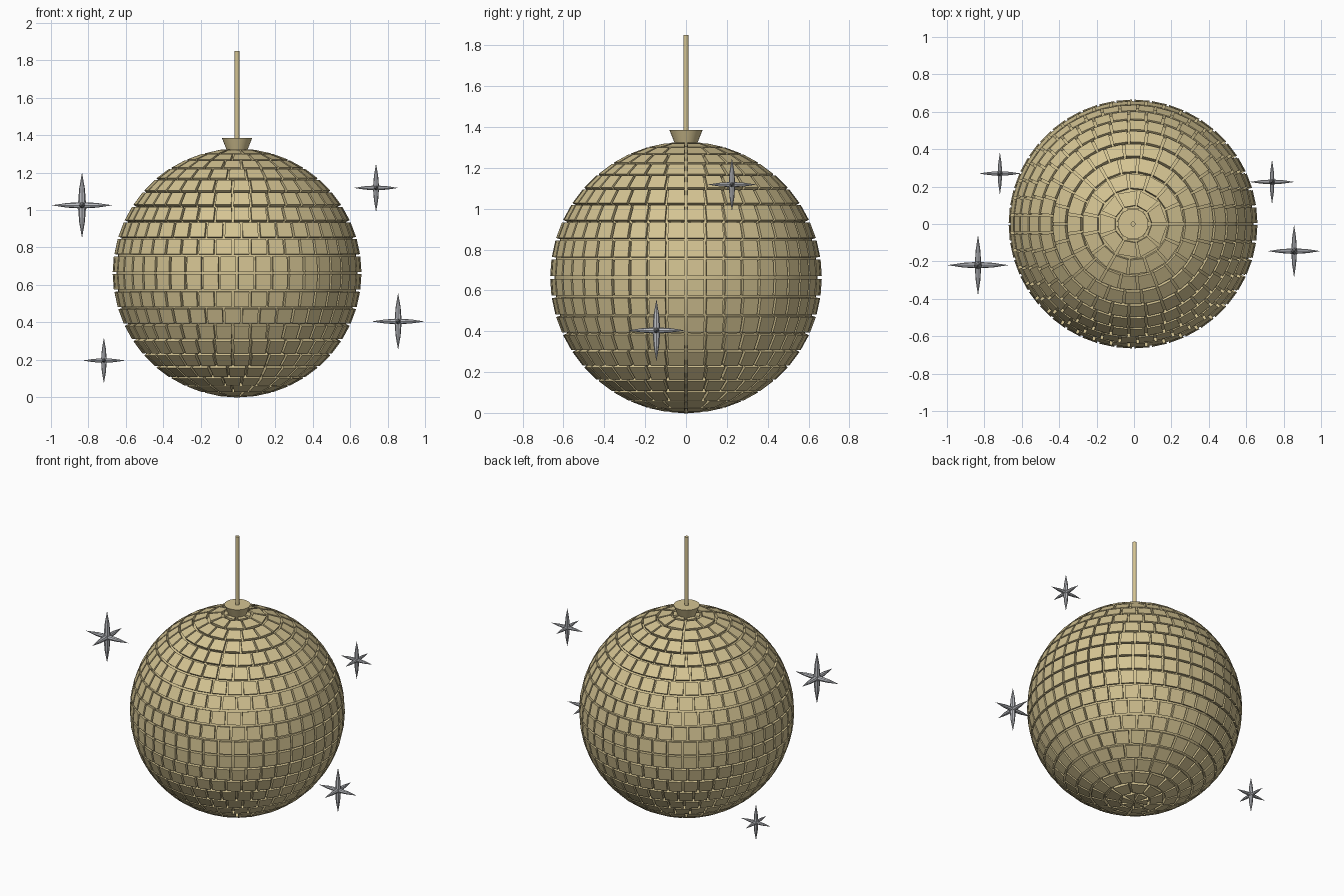
import bpy, bmesh, math
from mathutils import Vector

if "Cube" in bpy.data.objects:
    bpy.data.objects.remove(bpy.data.objects["Cube"], do_unlink=True)

CENTRE = Vector((-0.005, 0, 0.663))
OUTER, INNER = 0.665, 0.644
ROWS, EQUATOR_TILES, GAP = 22, 44, 0.013


def material(name, colour):
    mat = bpy.data.materials.new(name)
    mat.use_nodes = True
    mat.diffuse_color = colour
    mat.node_tree.nodes["Principled BSDF"].inputs["Base Color"].default_value = colour
    return mat


gold = material("pale gold", (0.66, 0.55, 0.29, 1))
silver = material("silver grey", (0.5, 0.51, 0.54, 1))


def add_object(name, bm, mat):
    bmesh.ops.recalc_face_normals(bm, faces=bm.faces)
    mesh = bpy.data.meshes.new(name)
    bm.to_mesh(mesh)
    bm.free()
    mesh.materials.append(mat)
    obj = bpy.data.objects.new(name, mesh)
    bpy.context.collection.objects.link(obj)
    return obj


def on_ball(radius, polar, turn):
    return radius * Vector((math.sin(polar) * math.cos(turn),
                            math.sin(polar) * math.sin(turn), math.cos(polar)))


# Mirror tiles: rings of flat blocks, fewer per ring towards the poles
bm = bmesh.new()
step = math.pi / ROWS
half_gap = GAP / OUTER / 2
for row in range(ROWS):
    middle = (row + 0.5) * step
    count = max(6, round(EQUATOR_TILES * math.sin(middle)))
    top, bottom = row * step + half_gap, (row + 1) * step - half_gap
    width = 2 * math.pi / count
    side_gap = min(half_gap / math.sin(middle), width * 0.2)
    for col in range(count):
        a, b = col * width + side_gap, (col + 1) * width - side_gap
        corners = [(top, a), (bottom, a), (bottom, b), (top, b)]
        outer = [bm.verts.new(on_ball(OUTER, *c)) for c in corners]
        inner = [bm.verts.new(on_ball(INNER - 0.004, *c)) for c in corners]
        bm.faces.new(outer)
        bm.faces.new(inner[::-1])
        for i in range(4):
            j = (i + 1) % 4
            bm.faces.new((outer[i], inner[i], inner[j], outer[j]))
add_object("mirror_tiles", bm, gold).location = CENTRE

# Core sphere seen between the tiles
bm = bmesh.new()
bmesh.ops.create_uvsphere(bm, u_segments=64, v_segments=32, radius=INNER)
for face in bm.faces:
    face.smooth = True
add_object("ball_core", bm, gold).location = CENTRE


# Hanging cap and rod
def add_cone(name, low, high, r_low, r_high, sides):
    bm = bmesh.new()
    bmesh.ops.create_cone(bm, cap_ends=True, segments=sides, radius1=r_low,
                          radius2=r_high, depth=high - low)
    for face in bm.faces:
        face.smooth = len(face.verts) == 4
    for edge in bm.edges:
        edge.smooth = all(f.smooth for f in edge.link_faces)
    obj = add_object(name, bm, gold)
    obj.location = (CENTRE.x, CENTRE.y, (low + high) / 2)


add_cone("hanging_cap", 1.30, 1.385, 0.047, 0.081, 32)
add_cone("hanging_rod", 1.38, 1.85, 0.013, 0.013, 16)


# Sparkles: three crossed faceted spindles
def add_spindle(bm, axis, length, radius, sides=8):
    side = Vector((axis.y, axis.z, axis.x))
    other = axis.cross(side)
    tips = [bm.verts.new(axis * length * s) for s in (-1, 1)]
    rings = []
    for along, wide in ((-0.5, 0.7), (0, 1), (0.5, 0.7)):
        ring = []
        for i in range(sides):
            t = 2 * math.pi * i / sides
            ring.append(bm.verts.new(axis * length * along + radius * wide *
                                     (side * math.cos(t) + other * math.sin(t))))
        rings.append(ring)
    for i in range(sides):
        j = (i + 1) % sides
        bm.faces.new((tips[0], rings[0][j], rings[0][i]))
        bm.faces.new((tips[1], rings[2][i], rings[2][j]))
        for low, high in zip(rings, rings[1:]):
            bm.faces.new((low[i], low[j], high[j], high[i]))


sparkles = {
    "upper_right": ((-0.834, -0.22, 1.025), 0.176),
    "upper_left": ((0.738, 0.225, 1.118), 0.130),
    "lower_left": ((0.856, -0.145, 0.404), 0.153),
    "lower_right": ((-0.717, 0.27, 0.195), 0.123),
}
for place, (position, size) in sparkles.items():
    bm = bmesh.new()
    add_spindle(bm, Vector((0, 0, 1)), size, size * 0.125)
    add_spindle(bm, Vector((1, 0, 0)), size * 0.925, size * 0.1)
    add_spindle(bm, Vector((0, 1, 0)), size * 0.925, size * 0.1)
    add_object("sparkle_" + place, bm, silver).location = position
